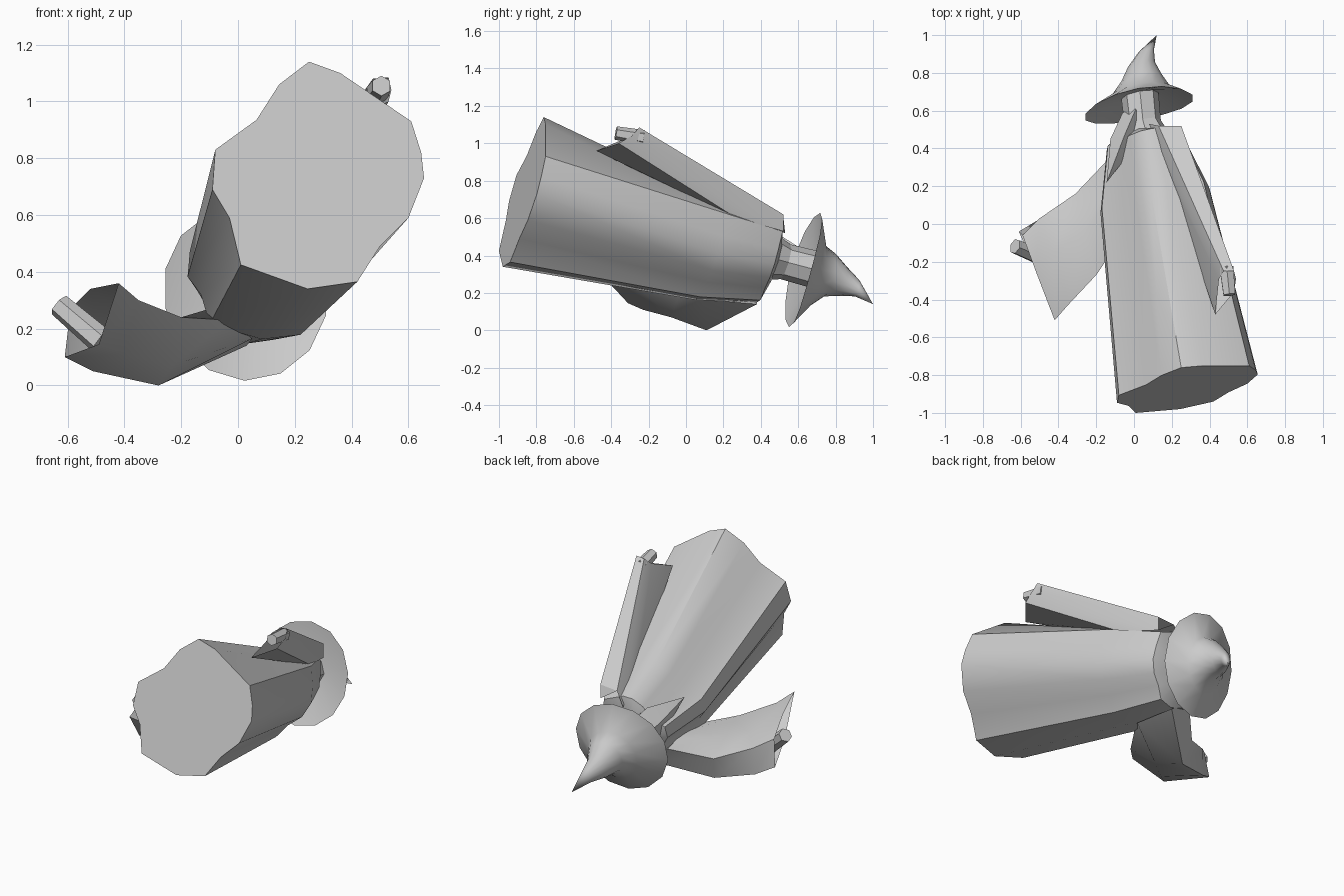
import bpy, bmesh, math
from mathutils import Vector

if "Cube" in bpy.data.objects:
    bpy.data.objects.remove(bpy.data.objects["Cube"], do_unlink=True)

grey = bpy.data.materials.new("plain grey")
grey.use_nodes = True
COLOUR = (0.6, 0.6, 0.6, 1)
grey.diffuse_color = COLOUR
grey.node_tree.nodes["Principled BSDF"].inputs["Base Color"].default_value = COLOUR

# The figure leans: this is its spine direction, from hem to head
SPINE = Vector((-0.18, 0.95, -0.26)).normalized()


def loft(name, rings, cap_end=True, angle=35):
    """Skin a list of equal-length rings; a one-point last ring makes a tip."""
    bm = bmesh.new()
    loops = [[bm.verts.new(p) for p in ring] for ring in rings]
    for a, b in zip(loops, loops[1:]):
        n = len(a)
        for i in range(n):
            j = (i + 1) % n
            if len(b) == 1:
                bm.faces.new((a[i], a[j], b[0]))
            else:
                bm.faces.new((a[i], a[j], b[j], b[i]))
    bm.faces.new(loops[0][::-1])
    if cap_end and len(loops[-1]) > 2:
        bm.faces.new(loops[-1])
    bmesh.ops.recalc_face_normals(bm, faces=bm.faces)
    mesh = bpy.data.meshes.new(name)
    bm.to_mesh(mesh)
    bm.free()
    mesh.materials.append(grey)
    obj = bpy.data.objects.new(name, mesh)
    bpy.context.collection.objects.link(obj)
    bpy.ops.object.select_all(action="DESELECT")
    obj.select_set(True)
    bpy.context.view_layer.objects.active = obj
    bpy.ops.object.shade_smooth_by_angle(angle=math.radians(angle))
    return obj


def circle(centre, axis, radius, sides, wave=0.0, width=1.0):
    """Ring of points around an axis, with an optional ripple and sideways squash."""
    axis = Vector(axis).normalized()
    u = axis.cross(Vector((1, 0, 0))).normalized()
    v = axis.cross(u) * width
    pts = []
    for i in range(sides):
        t = math.tau * i / sides
        pts.append(Vector(centre) + radius * (u * math.cos(t) + v * math.sin(t))
                   + axis * wave * math.cos(2 * t))
    return pts


def rod(name, start, end, r0, r1, sides=6):
    axis = Vector(end) - Vector(start)
    return loft(name, [circle(start, axis, r0, sides), circle(end, axis, r1, sides)])


# Robe: wavy hem outline (x, z), shrunk towards the shoulders and collar
hem = [(0.25, 1.14), (0.36, 1.10), (0.61, 0.93), (0.645, 0.82), (0.655, 0.73),
       (0.60, 0.59), (0.50, 0.49), (0.42, 0.365), (0.245, 0.34), (0.01, 0.425),
       (-0.03, 0.59), (-0.09, 0.69), (-0.08, 0.83), (0.065, 0.935), (0.145, 1.06)]


def robe_ring(cx, cz, sx, sz, offset, lift=0.0):
    """Scaled hem outline on a slanted plane; lift raises the left shoulder side."""
    ring = []
    for x, z in hem:
        dx, dz = x - 0.285, z - 0.74
        px = cx + dx * sx
        pz = cz + dz * sz + lift * max(0, dx) * max(0, dz)
        ring.append((px, offset + 0.186 * px + 0.273 * pz, pz))
    return ring


loft("robe", [robe_ring(0.285, 0.74, 1, 1, -1.118),
              robe_ring(0.115, 0.415, 0.78, 0.63, -0.013, 1.4),
              robe_ring(0.055, 0.36, 0.53, 0.53, 0.33, 1.1),
              robe_ring(0.035, 0.37, 0.25, 0.25, 0.375)])

# Head: short post under the hat, with a wider collar at its foot
rod("head", (0.05, 0.50, 0.375), (0.03, 0.69, 0.325), 0.096, 0.1, 8)
rod("collar", (0.06, 0.47, 0.385), (0.045, 0.53, 0.368), 0.12, 0.098, 8)

# Hat: recessed underside, rippled brim and a bent cone
hat = [((0.033, 0.672, 0.305), 0.13, 0), ((0.025, 0.625, 0.325), 0.317, 0.01),
       ((0.035, 0.70, 0.29), 0.17, 0), ((0.04, 0.77, 0.295), 0.118, 0),
       ((0.04, 0.84, 0.262), 0.08, 0), ((0.065, 0.915, 0.225), 0.045, 0)]
loft("hat", [circle(c, SPINE, r, 14, w, 0.93) for c, r, w in hat] + [[(0.12, 1.0, 0.14)]],
     angle=50)

# Beard: pointed wedge down the chest
loft("beard", [[(0.01, 0.61, 0.44), (-0.06, 0.59, 0.36), (-0.05, 0.56, 0.28), (0.05, 0.50, 0.42)],
               [(-0.05, 0.47, 0.53), (-0.125, 0.45, 0.44), (-0.12, 0.40, 0.36), (-0.02, 0.38, 0.46)],
               [(-0.145, 0.22, 0.53)]])

# Left sleeve: broad at the shoulder, joined to the robe down to the armpit, open cuff
loft("left_sleeve", [
    [(0.08, 0.53, 0.52), (0.13, 0.52, 0.61), (0.25, 0.52, 0.62), (0.25, 0.52, 0.53),
     (0.33, 0.27, 0.60), (0.19, 0.24, 0.61)],
    [(0.45, -0.29, 1.04), (0.475, -0.25, 1.08), (0.53, -0.25, 1.085), (0.54, -0.29, 1.04),
     (0.53, -0.36, 1.0), (0.43, -0.48, 0.96)]],
    cap_end=False, angle=25)
rod("left_hand", (0.49, -0.23, 1.03), (0.505, -0.375, 1.055), 0.042, 0.036)

# Right sleeve: raised, bent at the elbow, with a wide drooping cuff
loft("right_sleeve", [
    [(0.03, 0.38, 0.14), (-0.12, 0.36, 0.24), (-0.10, 0.18, 0.27), (-0.03, -0.02, 0.23), (0.05, 0.09, 0.165)],
    [(-0.28, 0.11, 0.0), (-0.31, 0.16, 0.15), (-0.26, -0.04, 0.22), (-0.20, -0.27, 0.24), (-0.23, -0.08, 0.07)],
    [(-0.51, 0.02, 0.05), (-0.50, 0.03, 0.22), (-0.43, -0.15, 0.28), (-0.35, -0.43, 0.30), (-0.40, -0.23, 0.11)],
    [(-0.61, -0.04, 0.10), (-0.59, -0.06, 0.27), (-0.52, -0.25, 0.34), (-0.42, -0.51, 0.36), (-0.49, -0.31, 0.145)]],
    cap_end=False, angle=50)
rod("right_hand", (-0.48, -0.18, 0.155), (-0.63, -0.118, 0.283), 0.048, 0.042)
